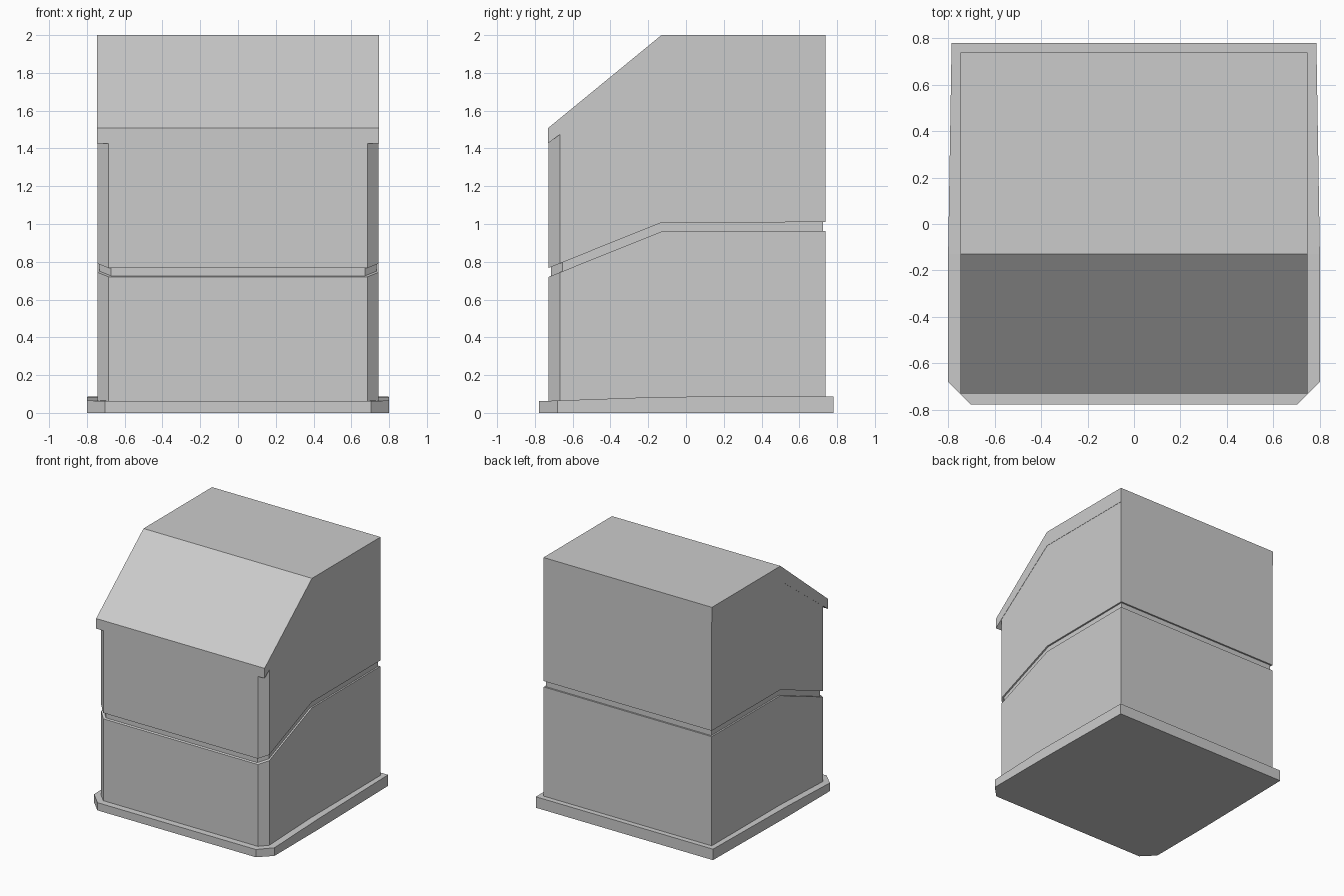
import bpy, bmesh

if "Cube" in bpy.data.objects:
    bpy.data.objects.remove(bpy.data.objects["Cube"])

FOLD_Y = -0.13  # where the sloped front meets the flat rear


def block(name, half_x, back_x, front, back, chamfer, low, high):
    """Folded slab: low/high are heights at (front, fold, back)."""
    def height(levels, y):
        a, b, c = levels
        if y <= FOLD_Y:
            return a + (b - a) * (y - front) / (FOLD_Y - front)
        return b + (c - b) * (y - FOLD_Y) / (back - FOLD_Y)

    # right half of the outline, then mirrored
    right = [(half_x, FOLD_Y), (back_x, back)]
    if chamfer > 0:
        right = [(half_x - chamfer, front), (half_x, front + chamfer)] + right
    else:
        right = [(half_x, front)] + right
    outline = right + [(-x, y) for x, y in reversed(right)]

    bm = bmesh.new()
    bottom = [bm.verts.new((x, y, height(low, y))) for x, y in outline]
    top = [bm.verts.new((x, y, height(high, y))) for x, y in outline]
    n = len(outline)
    for i in range(n):
        j = (i + 1) % n
        bm.faces.new((bottom[i], bottom[j], top[j], top[i]))
    k = len(right) - 2
    for ring in (bottom, top):
        bm.faces.new(ring[k:n - k])              # rear flat part
        bm.faces.new(ring[:k + 1] + ring[n - k - 1:])  # front slope
    bmesh.ops.recalc_face_normals(bm, faces=bm.faces)
    mesh = bpy.data.meshes.new(name)
    bm.to_mesh(mesh)
    bm.free()
    obj = bpy.data.objects.new(name, mesh)
    bpy.context.collection.objects.link(obj)
    return obj


# Plinth, wider than the body
block("base_plate", 0.80, 0.785, -0.777, 0.78, 0.097,
      (0, 0, 0), (0.062, 0.085, 0.088))
# Lower body
block("lower_body", 0.745, 0.745, -0.728, 0.738, 0.06,
      (0.05, 0.07, 0.07), (0.72, 0.96, 0.963))
# Recessed band between the body halves
block("groove_core", 0.732, 0.732, -0.714, 0.725, 0.06,
      (0.715, 0.95, 0.95), (0.785, 1.02, 1.02))
# Upper body
block("upper_body", 0.745, 0.745, -0.728, 0.738, 0.06,
      (0.767, 1.007, 1.01), (1.43, 1.882, 1.882))
# Roof slab with square front corners
block("roof", 0.747, 0.747, -0.73, 0.738, 0,
      (1.427, 1.88, 1.88), (1.508, 2.0, 2.0))
